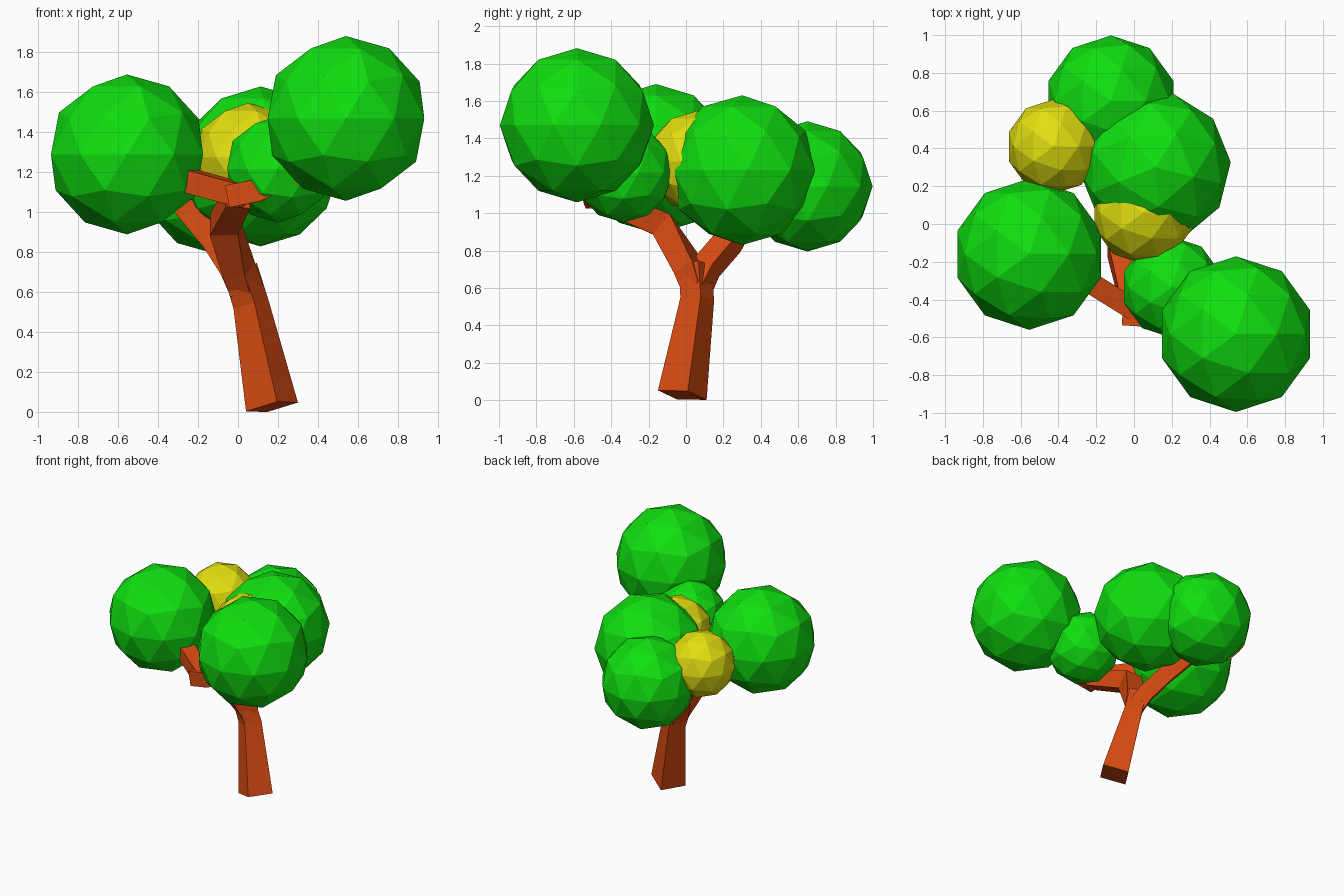
import bpy, bmesh, math
from mathutils import Vector

cube = bpy.data.objects.get("Cube")
if cube:
    bpy.data.objects.remove(cube, do_unlink=True)


def material(name, rgb):
    m = bpy.data.materials.new(name)
    m.use_nodes = True
    m.diffuse_color = (*rgb, 1)
    m.node_tree.nodes["Principled BSDF"].inputs["Base Color"].default_value = (*rgb, 1)
    return m


GREEN = material("leaf green", (0.005, 0.74, 0.005))
YELLOW = material("leaf yellow", (0.76, 0.74, 0.005))
BARK = material("bark orange brown", (0.68, 0.07, 0.006))


def add_object(name, bm, mat):
    mesh = bpy.data.meshes.new(name)
    bmesh.ops.recalc_face_normals(bm, faces=bm.faces)
    bm.to_mesh(mesh)
    bm.free()
    mesh.materials.append(mat)
    obj = bpy.data.objects.new(name, mesh)
    bpy.context.collection.objects.link(obj)
    return obj


def foliage(name, centre, radius, mat, turn=0):
    """Low-poly leaf ball."""
    bm = bmesh.new()
    bmesh.ops.create_icosphere(bm, subdivisions=2, radius=radius)
    obj = add_object(name, bm, mat)
    obj.location = centre
    obj.rotation_euler.z = math.radians(turn)


def limb(name, points, ref):
    """Square-section tube through (position, radius, roll) points."""
    bm = bmesh.new()
    pos = [Vector(p[0]) for p in points]
    rings = []
    for i, (_, radius, roll) in enumerate(points):
        steps = [(b - a).normalized() for a, b in zip(pos, pos[1:])]
        axis = (steps[max(i - 1, 0)] + steps[min(i, len(steps) - 1)]).normalized()
        u = Vector(ref)
        u = (u - axis * u.dot(axis)).normalized()
        v = axis.cross(u)
        ring = []
        for k in range(4):
            a = math.radians(roll + 90 * k)
            ring.append(bm.verts.new(pos[i] + radius * (u * math.cos(a) + v * math.sin(a))))
        rings.append(ring)
    for lo, hi in zip(rings, rings[1:]):
        for k in range(4):
            n = (k + 1) % 4
            bm.faces.new((lo[k], lo[n], hi[n], hi[k]))
    bm.faces.new(rings[0][::-1])
    bm.faces.new(rings[-1])
    add_object(name, bm, BARK)


# Trunk and branches
X, Y, Z = (1, 0, 0), (0, 1, 0), (0, 0, 1)
limb("trunk", [((0.17, -0.02, 0.027), 0.135, 11),
               ((0.065, 0.06, 0.54), 0.092, 11),
               ((0.01, 0.05, 0.72), 0.09, 11)], X)
limb("front_branch", [((0.05, 0.06, 0.6), 0.085, 11),
                      ((0.005, 0.015, 0.71), 0.09, 20),
                      ((-0.07, -0.13, 0.94), 0.1, 45),
                      ((0.0, -0.46, 1.08), 0.085, 45)], X)
limb("front_left_branch", [((-0.05, -0.48, 1.08), 0.08, 45),
                           ((0.1, -0.49, 1.11), 0.08, 45),
                           ((0.4, -0.52, 1.25), 0.07, 45)], Z)
limb("front_right_branch", [((0.04, -0.48, 1.08), 0.08, 45),
                            ((-0.25, -0.3, 1.16), 0.08, 45)], Z)
limb("back_branch", [((0.04, 0.06, 0.6), 0.085, 11),
                     ((-0.01, 0.11, 0.71), 0.085, 11),
                     ((-0.1, 0.23, 0.85), 0.085, 11),
                     ((-0.36, 0.4, 1.15), 0.07, 11)], X)

# Foliage
foliage("right_foliage", (-0.555, -0.16, 1.29), 0.4, GREEN)
foliage("front_left_foliage", (0.54, -0.583, 1.47), 0.412, GREEN)
foliage("back_foliage", (-0.122, 0.65, 1.143), 0.348, GREEN)
foliage("middle_foliage", (0.113, 0.3, 1.23), 0.4, GREEN, -14)
foliage("small_front_foliage", (0.2, -0.335, 1.217), 0.267, GREEN)
foliage("yellow_back_foliage", (-0.425, 0.41, 1.28), 0.25, YELLOW)
foliage("yellow_middle_foliage", (0.05, 0.06, 1.275), 0.272, YELLOW)
